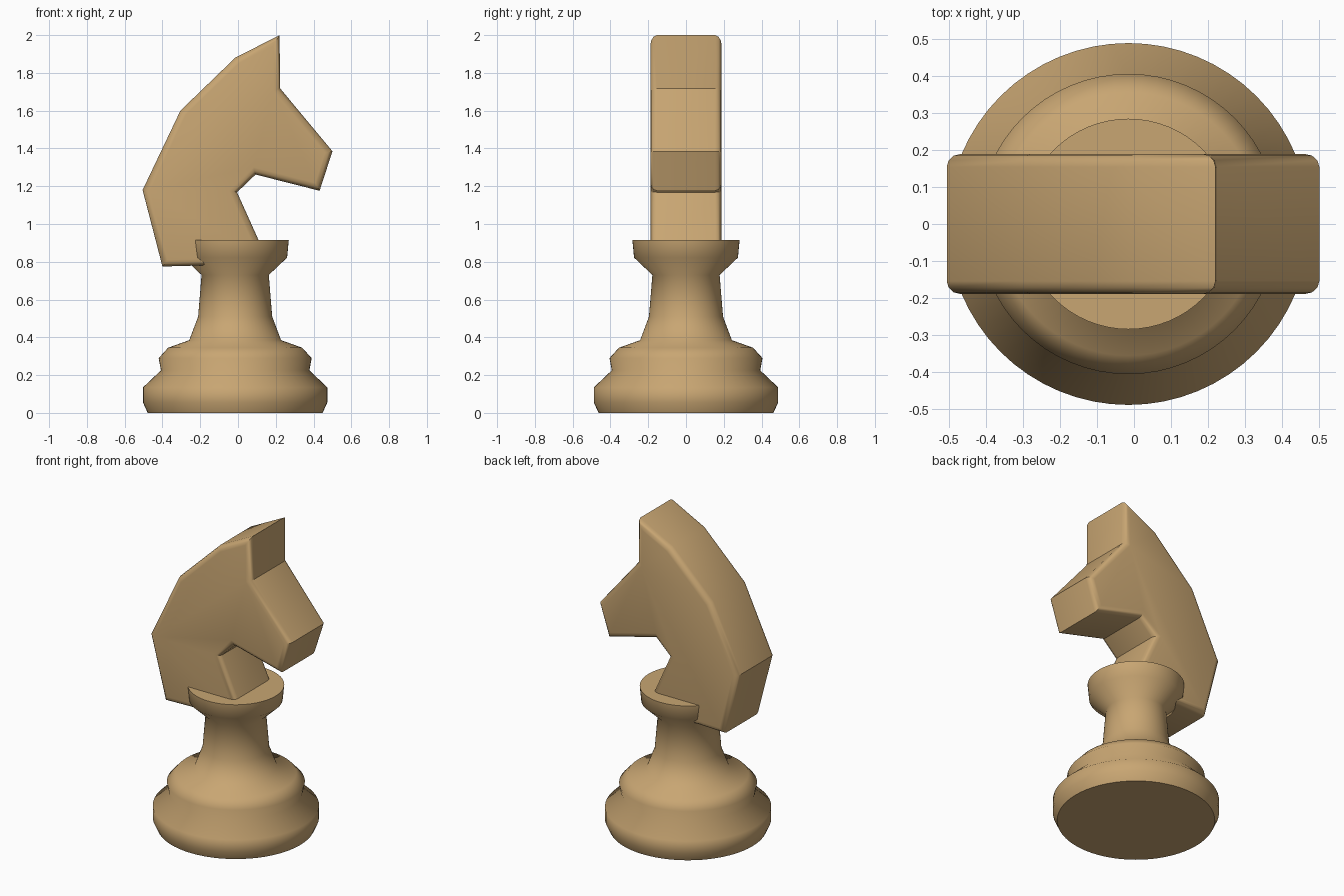
import bpy, bmesh, math

if "Cube" in bpy.data.objects:
    bpy.data.objects.remove(bpy.data.objects["Cube"])

CX = -0.015  # axis of the turned base

mat = bpy.data.materials.new("wood")
mat.diffuse_color = (0.58, 0.38, 0.17, 1)
mat.use_nodes = True
mat.node_tree.nodes["Principled BSDF"].inputs["Base Color"].default_value = mat.diffuse_color


def finish(name, bm, angle):
    bmesh.ops.recalc_face_normals(bm, faces=bm.faces)
    me = bpy.data.meshes.new(name)
    bm.to_mesh(me)
    bm.free()
    ob = bpy.data.objects.new(name, me)
    bpy.context.collection.objects.link(ob)
    me.materials.append(mat)
    bpy.ops.object.select_all(action='DESELECT')
    ob.select_set(True)
    bpy.context.view_layer.objects.active = ob
    bpy.ops.object.shade_smooth_by_angle(angle=math.radians(angle))
    return ob


# Turned pedestal: stepped foot, waist and collar
profile = [(0.463, 0), (0.488, 0.055), (0.488, 0.135), (0.393, 0.225),
           (0.405, 0.29), (0.355, 0.345), (0.243, 0.385), (0.196, 0.51),
           (0.178, 0.73), (0.275, 0.822), (0.284, 0.916)]
N = 64
bm = bmesh.new()
rings = [[bm.verts.new((CX + r * math.cos(2 * math.pi * i / N),
                        r * math.sin(2 * math.pi * i / N), z))
          for i in range(N)] for r, z in profile]
for a, b in zip(rings, rings[1:]):
    for i in range(N):
        j = (i + 1) % N
        bm.faces.new((a[i], a[j], b[j], b[i]))
bm.faces.new(rings[0])
bm.faces.new(rings[-1])
finish("pedestal", bm, 60)

# Horse head: extruded outline with rounded side rims
outline = [(0.22, 2.0), (-0.015, 1.88), (-0.305, 1.6), (-0.505, 1.18),
           (-0.40, 0.775), (0.165, 0.79), (-0.005, 1.168), (0.093, 1.262),
           (0.432, 1.176), (0.5, 1.385), (0.223, 1.718)]
T = 0.189
bm = bmesh.new()
side = bm.faces.new([bm.verts.new((x, -T, z)) for x, z in outline])
ext = bmesh.ops.extrude_face_region(bm, geom=[side], use_keep_orig=True)
bmesh.ops.translate(bm, vec=(0, 2 * T, 0),
                    verts=[g for g in ext["geom"] if isinstance(g, bmesh.types.BMVert)])
rims = [e for e in bm.edges if abs(e.verts[0].co.y - e.verts[1].co.y) < 1e-5]
bmesh.ops.recalc_face_normals(bm, faces=bm.faces)
bmesh.ops.bevel(bm, geom=rims, offset=0.035, offset_type='OFFSET', segments=3,
                profile=0.5, affect='EDGES', clamp_overlap=True)
finish("horse_head", bm, 31)
